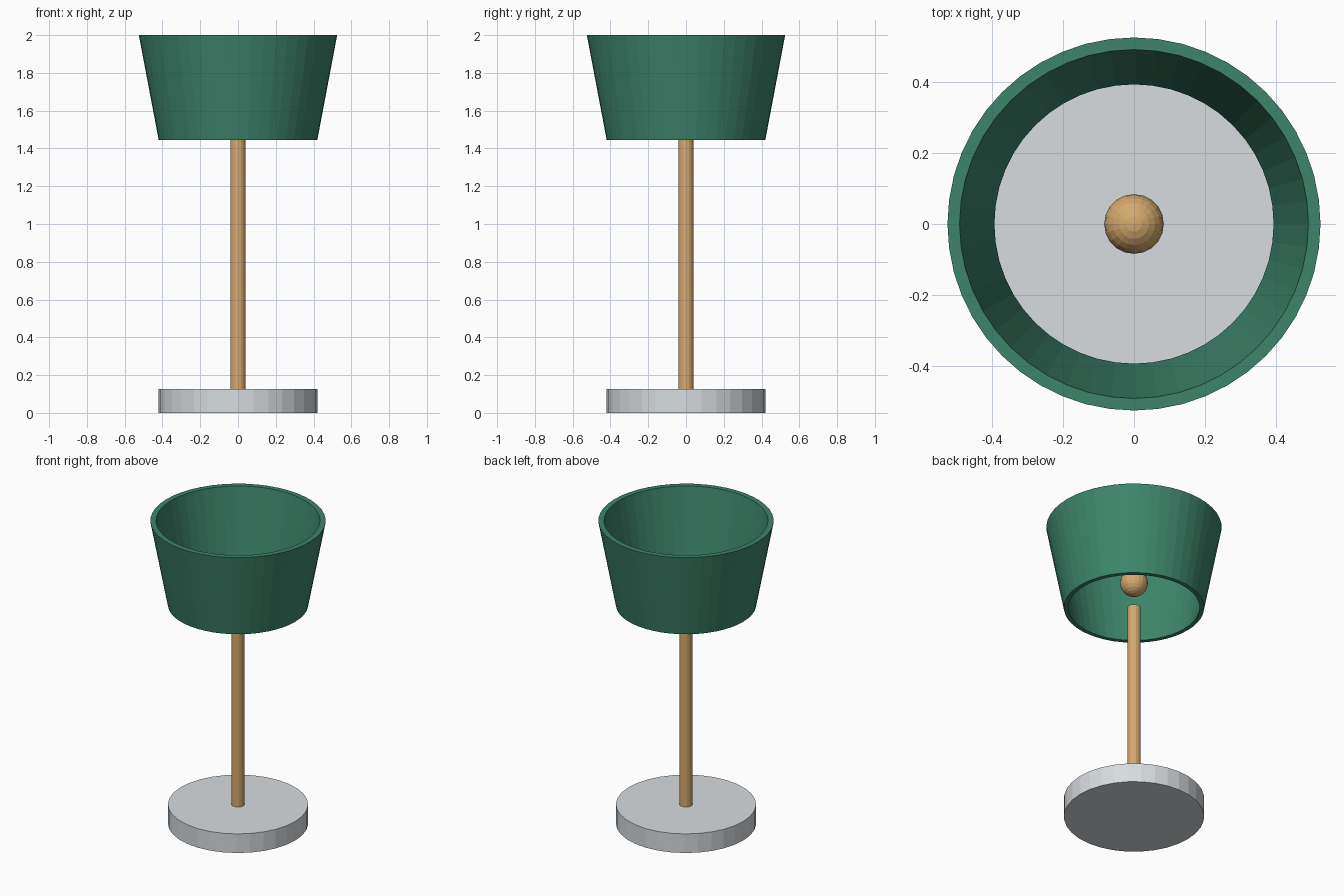
import bpy, bmesh, math

if "Cube" in bpy.data.objects:
    bpy.data.objects.remove(bpy.data.objects["Cube"])


def srgb(r, g, b):
    f = lambda c: c / 12.92 if c <= 0.04045 else ((c + 0.055) / 1.055) ** 2.4
    return (f(r / 255), f(g / 255), f(b / 255), 1.0)


def material(name, rgb):
    m = bpy.data.materials.new(name)
    m.diffuse_color = srgb(*rgb)
    m.use_nodes = True
    m.node_tree.nodes["Principled BSDF"].inputs["Base Color"].default_value = m.diffuse_color
    return m


green = material("green", (61, 133, 107))
grey = material("light grey", (215, 220, 224))
wood = material("warm wood", (212, 170, 110))


def lathe(name, profile, sides, mat, closed=False):
    """Spin (radius, z) points about z; an open profile gets end caps."""
    bm = bmesh.new()
    rings = [[bm.verts.new((r * math.cos(math.tau * i / sides),
                            r * math.sin(math.tau * i / sides), z))
              for i in range(sides)] for r, z in profile]
    pairs = list(zip(rings, rings[1:]))
    if closed:
        pairs.append((rings[-1], rings[0]))
    else:
        bm.faces.new(rings[0])
        bm.faces.new(rings[-1])
    for a, b in pairs:
        for i in range(sides):
            j = (i + 1) % sides
            bm.faces.new((a[i], a[j], b[j], b[i]))
    bmesh.ops.recalc_face_normals(bm, faces=bm.faces)
    me = bpy.data.meshes.new(name)
    bm.to_mesh(me)
    bm.free()
    me.materials.append(mat)
    ob = bpy.data.objects.new(name, me)
    bpy.context.collection.objects.link(ob)
    return ob


# Round foot and slim pole
lathe("base", [(0.42, 0.0), (0.42, 0.126)], 32, grey)
lathe("pole", [(0.04, 0.126), (0.04, 1.445)], 16, wood)

# Hollow tapered shade, open at both ends
lathe("shade", [(0.42, 1.445), (0.525, 2.0), (0.491, 2.0), (0.393, 1.445)],
      48, green, closed=True)

# Round bulb inside the shade
bpy.ops.mesh.primitive_uv_sphere_add(segments=20, ring_count=12, radius=0.084,
                                     location=(0, 0, 1.615))
bulb = bpy.context.object
bulb.name = "bulb"
bulb.data.materials.append(wood)
